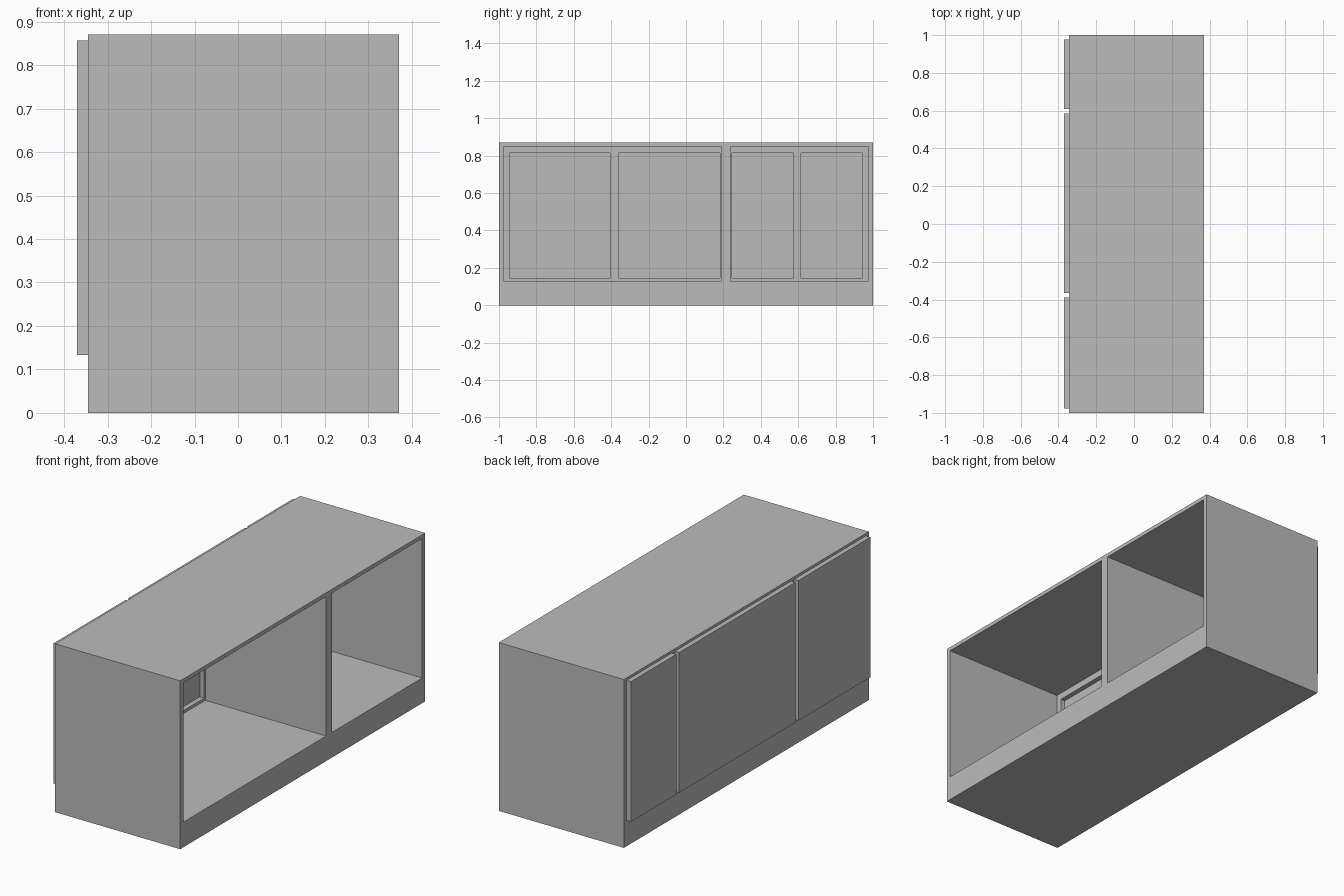
import bpy

default = bpy.data.objects.get("Cube")
if default:
    bpy.data.objects.remove(default, do_unlink=True)

grey = bpy.data.materials.new("plain grey")
grey.use_nodes = True
grey.diffuse_color = (0.5, 0.5, 0.5, 1)
grey.node_tree.nodes["Principled BSDF"].inputs["Base Color"].default_value = (0.5, 0.5, 0.5, 1)


def box(name, x, y, z):
    """Box from (min, max) ranges, with real-size mesh data."""
    corners = [(a, b, c) for a in x for b in y for c in z]
    faces = [(0, 1, 3, 2), (4, 6, 7, 5), (0, 4, 5, 1),
             (2, 3, 7, 6), (0, 2, 6, 4), (1, 5, 7, 3)]
    mesh = bpy.data.meshes.new(name)
    mesh.from_pydata(corners, [], faces)
    mesh.materials.append(grey)
    obj = bpy.data.objects.new(name, mesh)
    bpy.context.collection.objects.link(obj)
    return obj


def cut(target, x, y, z):
    """Subtract a box from the target and bake the result."""
    cutter = box("cutter", x, y, z)
    cutter.hide_render = True
    mod = target.modifiers.new("cut", 'BOOLEAN')
    mod.operation = 'DIFFERENCE'
    mod.solver = 'EXACT'
    mod.object = cutter
    bpy.context.view_layer.update()
    graph = bpy.context.evaluated_depsgraph_get()
    result = bpy.data.meshes.new_from_object(target.evaluated_get(graph))
    target.modifiers.clear()
    target.data = result
    bpy.data.objects.remove(cutter, do_unlink=True)


DOOR_FACE, FRAME_FACE, FRAME_INNER, OPEN_SIDE = -0.37, -0.345, -0.32, 0.37

# Carcass with solid plinth
carcass = box("carcass", (FRAME_FACE, OPEN_SIDE), (-1, 1), (0, 0.87))

# Two open compartments with a divider between them
for y in ((-0.975, 0.19), (0.237, 0.975)):
    cut(carcass, (FRAME_INNER, 0.5), y, (0.13, 0.85))

# Face frame openings behind the doors
for y in ((-0.945, -0.405), (-0.362, 0.181), (0.245, 0.575), (0.615, 0.945)):
    cut(carcass, (-0.5, -0.25), y, (0.145, 0.815))

# Overlay doors
for name, y in (("front_door", (-0.977, -0.39)),
                ("middle_door", (-0.365, 0.585)),
                ("rear_door", (0.608, 0.977))):
    box(name, (DOOR_FACE, FRAME_FACE), y, (0.133, 0.857))
